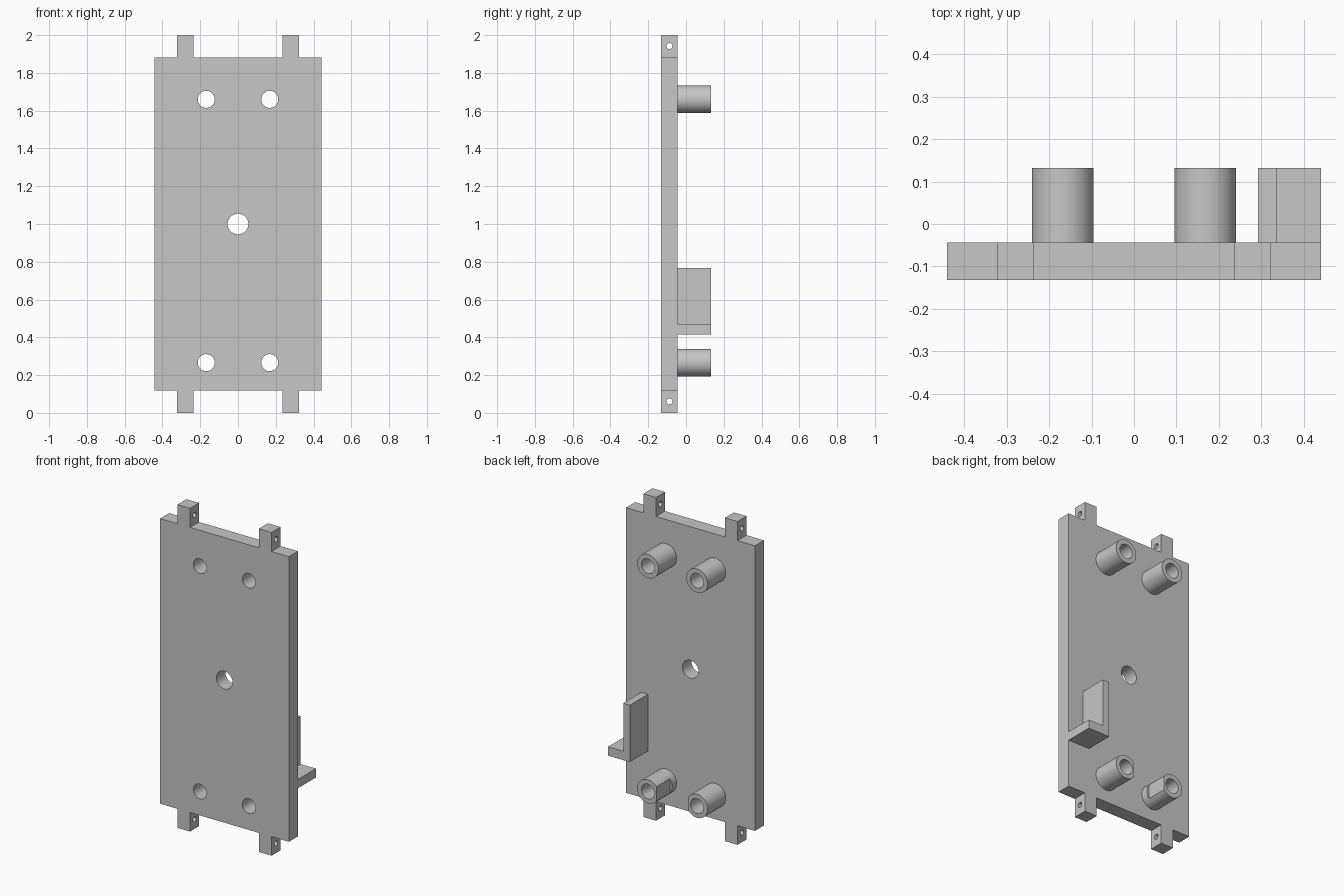
import bpy
import math
from mathutils import Matrix, Vector

cube = bpy.data.objects.get("Cube")
if cube:
    bpy.data.objects.remove(cube, do_unlink=True)

grey = bpy.data.materials.new("light grey")
grey.use_nodes = True
colour = (0.57, 0.57, 0.57, 1)
grey.diffuse_color = colour
grey.node_tree.nodes["Principled BSDF"].inputs["Base Color"].default_value = colour

FRONT, FACE, BACK = -0.132, -0.044, 0.132
BOTTOM, TOP = 0.118, 1.882
HOLE_X, LOW_Z, HIGH_Z = 0.168, 0.266, 1.66


def box(name, x, y, z):
    """Box from three (min, max) ranges."""
    spans = (x, y, z)
    centre = Vector([(a + b) / 2 for a, b in spans])
    bpy.ops.mesh.primitive_cube_add(size=1)
    ob = bpy.context.object
    ob.name = name
    ob.data.transform(Matrix.Translation(centre) @ Matrix.Diagonal([b - a for a, b in spans] + [1]))
    ob.data.materials.append(grey)
    return ob


def rod(name, radius, start, end, sides=48):
    """Cylinder between two points."""
    a, b = Vector(start), Vector(end)
    bpy.ops.mesh.primitive_cylinder_add(vertices=sides, radius=radius, depth=(b - a).length)
    ob = bpy.context.object
    ob.name = name
    turn = (b - a).to_track_quat("Z", "Y").to_matrix().to_4x4()
    ob.data.transform(Matrix.Translation((a + b) / 2) @ turn)
    ob.data.materials.append(grey)
    return ob


def cut(target, tool):
    """Subtract the tool from the target and remove it."""
    mod = target.modifiers.new("Boolean", "BOOLEAN")
    mod.object = tool
    mod.operation = "DIFFERENCE"
    mod.solver = "EXACT"
    bpy.context.view_layer.objects.active = target
    bpy.ops.object.modifier_apply(modifier=mod.name)
    bpy.data.objects.remove(tool, do_unlink=True)


def smooth(ob):
    bpy.ops.object.select_all(action="DESELECT")
    ob.select_set(True)
    bpy.context.view_layer.objects.active = ob
    bpy.ops.object.shade_smooth_by_angle(angle=math.radians(30))


# Back plate with a centre hole
plate = box("plate", (-0.441, 0.441), (FRONT, FACE), (BOTTOM, TOP))
cut(plate, rod("cutter", 0.055, (0, -0.3, 1), (0, 0.3, 1)))

for side, side_name in ((-1, "right"), (1, "left")):
    for z, level in ((LOW_Z, "lower"), (HIGH_Z, "upper")):
        x = side * HOLE_X
        bore = ((x, -0.3, z), (x, 0.3, z))
        # Screw hole through the plate
        cut(plate, rod("cutter", 0.045, *bore))
        # Hollow standoff
        post = rod(f"{level}_{side_name}_standoff", 0.073, (x, FACE, z), (x, BACK, z))
        cut(post, rod("cutter", 0.045, *bore))
        if level == "lower":
            # Flat on the inward side
            inner = sorted((x - side * 0.058, x - side * 0.1))
            cut(post, box("cutter", inner, (0, 0.2), (z - 0.1, z + 0.1)))
        smooth(post)

    # Hinge tabs with pin holes
    for span, pin_z, level in (((0, BOTTOM), 0.06, "lower"), ((TOP, 2), 1.942, "upper")):
        tab = box(f"{level}_{side_name}_tab", sorted((side * 0.236, side * 0.322)),
                  (FRONT, FACE), span)
        y = (FRONT + FACE) / 2
        cut(tab, rod("cutter", 0.016, (-1, y, pin_z), (1, y, pin_z), 32))
        smooth(tab)
smooth(plate)

# L-shaped bracket on the back
bracket = box("bracket", (0.292, 0.337), (FACE, BACK), (0.415, 0.767))
shelf = box("bracket_shelf", (0.337, 0.441), (FACE, BACK), (0.415, 0.47))
